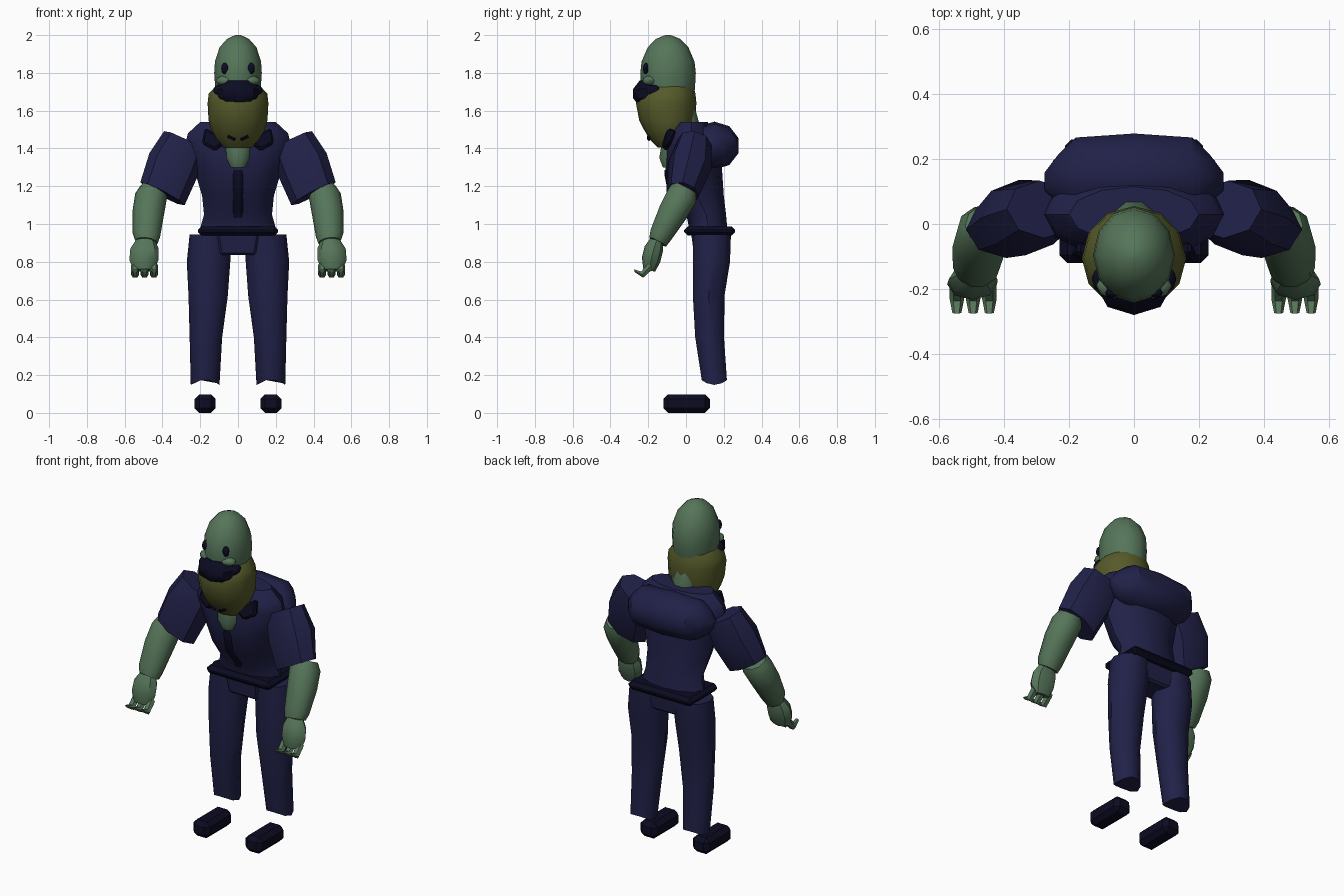
import bpy, bmesh, math
from mathutils import Vector, Matrix, Euler

cube = bpy.data.objects.get("Cube")
if cube:
    bpy.data.objects.remove(cube, do_unlink=True)


def material(name, r, g, b):
    m = bpy.data.materials.new(name)
    m.use_nodes = True
    m.diffuse_color = (r, g, b, 1)
    m.node_tree.nodes["Principled BSDF"].inputs["Base Color"].default_value = (r, g, b, 1)
    return m


GREEN = material("green skin", 0.092, 0.178, 0.1)
NAVY = material("navy cloth", 0.015, 0.015, 0.066)
DARK = material("dark navy", 0.0035, 0.0035, 0.016)
OLIVE = material("olive beard", 0.092, 0.102, 0.022)


def finish(bm, name, mat, angle=40):
    bmesh.ops.recalc_face_normals(bm, faces=bm.faces)
    mesh = bpy.data.meshes.new(name)
    bm.to_mesh(mesh)
    bm.free()
    mesh.materials.append(mat)
    ob = bpy.data.objects.new(name, mesh)
    bpy.context.collection.objects.link(ob)
    bpy.ops.object.select_all(action="DESELECT")
    ob.select_set(True)
    bpy.context.view_layer.objects.active = ob
    bpy.ops.object.shade_smooth_by_angle(angle=math.radians(angle))


def loft(name, mat, stations, sides=12, direction=(0, 0, 1), hem=0):
    """Skin rings of (x, y, z, rx, ry), square to the given direction."""
    bm = bmesh.new()
    d = Vector(direction).normalized()
    v = (Vector((0, 1, 0)) - d * d.y).normalized()
    u = v.cross(d)
    rings = []
    for i, (x, y, z, rx, ry) in enumerate(stations):
        ring = []
        for k in range(sides):
            a = math.tau * k / sides
            p = Vector((x, y, z)) + u * rx * math.cos(a) + v * ry * math.sin(a)
            if i == 0:
                p.z -= hem * math.cos(2 * a)
            ring.append(bm.verts.new(p))
        rings.append(ring)
    for a, b in zip(rings, rings[1:]):
        for k in range(sides):
            n = (k + 1) % sides
            bm.faces.new((a[k], a[n], b[n], b[k]))
    bm.faces.new(rings[0])
    bm.faces.new(rings[-1])
    finish(bm, name, mat)


def ball(name, mat, loc, radii):
    bm = bmesh.new()
    bmesh.ops.create_uvsphere(bm, u_segments=8, v_segments=6, radius=1)
    bmesh.ops.transform(bm, verts=bm.verts,
                        matrix=Matrix.LocRotScale(Vector(loc), None, Vector(radii)))
    finish(bm, name, mat, 50)


def box(name, mat, loc, size, rot=(0, 0, 0), bevel=0, taper=1):
    bm = bmesh.new()
    bmesh.ops.create_cube(bm, size=1)
    for vert in bm.verts:
        if vert.co.z < 0:
            vert.co.x *= taper
            vert.co.y *= taper
    m = Matrix.LocRotScale(Vector(loc), Euler([math.radians(a) for a in rot]), Vector(size))
    bmesh.ops.transform(bm, matrix=m, verts=bm.verts)
    if bevel:
        bmesh.ops.bevel(bm, geom=bm.edges[:], offset=bevel, segments=1, affect="EDGES")
    finish(bm, name, mat, 30)


# Torso, back hump and hips
loft("torso", NAVY, [(0, .12, .96, .205, .10), (0, .107, 1.05, .18, .105),
                     (0, .06, 1.15, .19, .14), (0, .04, 1.3, .235, .15),
                     (0, .03, 1.42, .28, .14), (0, .03, 1.48, .265, .12),
                     (0, .03, 1.54, .2, .085)])
loft("back_hump", NAVY, [(-.275, .13, 1.41, .02, .03), (-.235, .14, 1.41, .075, .075),
                         (-.18, .15, 1.415, .115, .122), (0, .15, 1.415, .127, .135),
                         (.18, .15, 1.415, .115, .122), (.235, .14, 1.41, .075, .075),
                         (.275, .13, 1.41, .02, .03)], 10, (1, 0, 0))
box("crotch", NAVY, (0, .125, .9), (.23, .2, .13), bevel=.012, taper=.82)

# Belt and front zip
box("belt", DARK, (0, .125, .963), (.425, .27, .05), bevel=.02)
loft("zip", DARK, [(0, .002, 1.035, .018, .01), (0, -.002, 1.06, .026, .011),
                   (0, -.082, 1.155, .026, .011), (0, -.104, 1.265, .026, .011),
                   (0, -.106, 1.285, .018, .008)], 8)

# Head, neck and beard
loft("neck", GREEN, [(0, -.08, 1.3, .045, .045), (0, -.07, 1.35, .07, .075),
                     (0, -.03, 1.45, .085, .1), (0, -.01, 1.53, .075, .085),
                     (0, -.03, 1.62, .08, .08)], 10)
loft("head", GREEN, [(0, -.095, 1.62, .1, .11), (0, -.095, 1.71, .12, .142),
                     (0, -.095, 1.8, .126, .147), (0, -.095, 1.86, .122, .14),
                     (0, -.095, 1.935, .098, .108), (0, -.095, 1.98, .058, .064),
                     (0, -.095, 2.0, .015, .015)])
loft("beard", OLIVE, [(0, -.09, 1.405, .08, .06), (0, -.09, 1.445, .118, .1),
                      (0, -.095, 1.5, .143, .128), (0, -.1, 1.55, .156, .148),
                      (0, -.105, 1.64, .161, .16), (0, -.1, 1.69, .155, .15),
                      (0, -.09, 1.73, .118, .13)])
loft("moustache", DARK, [(0, -.19, 1.63, .07, .06), (0, -.195, 1.665, .112, .085),
                         (0, -.195, 1.715, .115, .085), (0, -.19, 1.76, .075, .055)], 8)

for s, side in ((1, "left"), (-1, "right")):
    # Face and collar
    ball(side + "_eye", DARK, (s * .068, -.212, 1.823), (.021, .016, .031))
    ball(side + "_cheek", GREEN, (s * .062, -.19, 1.758), (.055, .04, .028))
    ball(side + "_moustache_tip", DARK, (s * .1, -.17, 1.705), (.03, .042, .032))
    box(side + "_beard_mark", DARK, (s * .035, -.198, 1.455), (.045, .008, .014), (35, s * -25, 0))
    box(side + "_collar", DARK, (s * .135, -.095, 1.44), (.14, .05, .08), (-20, s * -28, s * 15), .012, .6)

    # Arm
    loft(side + "_sleeve", NAVY, [(s * .283, .045, 1.435, .122, .09), (s * .343, .02, 1.31, .142, .118),
                                  (s * .4, -.018, 1.16, .132, .088)], 8, (s * .13, -.05, -.25))
    loft(side + "_forearm", GREEN, [(s * .45, -.005, 1.19, .07, .07), (s * .46, -.02, 1.15, .085, .085),
                                    (s * .475, -.07, 1.06, .084, .08), (s * .485, -.135, .94, .073, .062),
                                    (s * .485, -.15, .905, .06, .052)], 10, (s * .035, -.14, -.27))

    # Hand and curled fingers
    loft(side + "_hand", GREEN, [(s * .49, -.155, .915, .05, .035), (s * .495, -.17, .87, .075, .05),
                                 (s * .498, -.185, .81, .077, .05), (s * .498, -.195, .755, .055, .032)],
         8, (0, -.04, -.155))
    for i in (-1, 0, 1):
        x = s * (.495 + i * .05)
        loft(side + "_finger", GREEN, [(x, -.185, .78, .022, .025), (x, -.232, .732, .022, .02),
                                       (x, -.273, .752, .014, .01)], 6, (0, -.09, -.03))

    # Leg and shoe
    loft(side + "_trouser_leg", NAVY, [(s * .174, .15, .162, .076, .07), (s * .17, .125, .4, .086, .08),
                                       (s * .158, .12, .62, .104, .088), (s * .156, .135, .8, .115, .103),
                                       (s * .146, .138, .945, .11, .105)], 10, hem=.014)
    box(side + "_shoe", DARK, (s * .174, .003, .049), (.112, .246, .098), bevel=.025)
